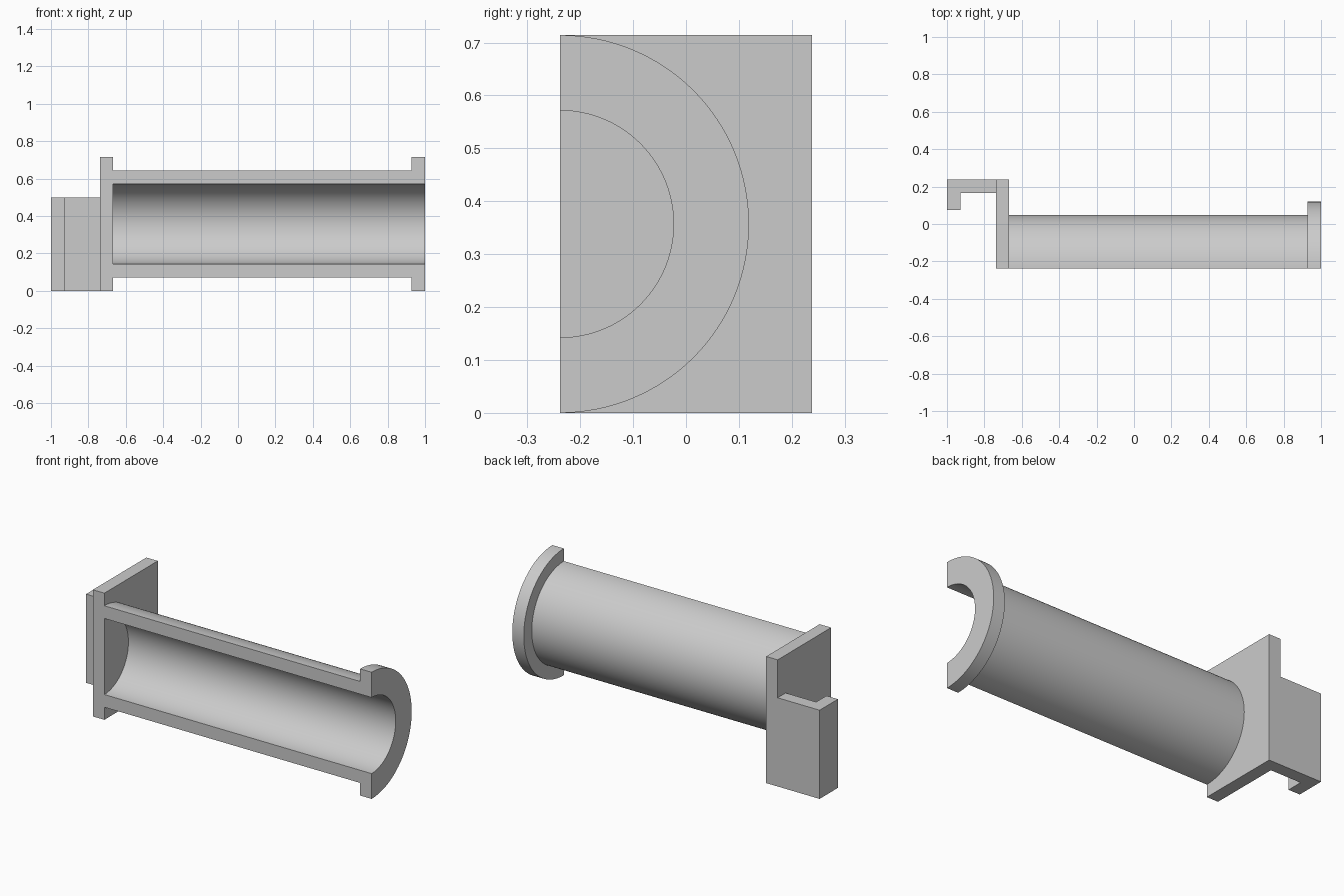
import bpy, bmesh, math

cube = bpy.data.objects.get("Cube")
if cube:
    bpy.data.objects.remove(cube, do_unlink=True)

GREY = (0.6, 0.6, 0.6, 1.0)
mat = bpy.data.materials.new("light grey")
mat.use_nodes = True
mat.diffuse_color = GREY
mat.node_tree.nodes["Principled BSDF"].inputs["Base Color"].default_value = GREY

# Shared dimensions
WALL = 0.0715
HALF_DEPTH = 0.238
AXIS_Z = 0.357
PLATE_X = -0.667
BORE, TUBE, FLANGE = 0.2145, 0.286, AXIS_Z
SEGMENTS = 64


def finish(bm, name, smooth=False):
    bmesh.ops.recalc_face_normals(bm, faces=bm.faces)
    mesh = bpy.data.meshes.new(name)
    bm.to_mesh(mesh)
    bm.free()
    mesh.materials.append(mat)
    obj = bpy.data.objects.new(name, mesh)
    bpy.context.collection.objects.link(obj)
    if smooth:
        bpy.ops.object.select_all(action='DESELECT')
        obj.select_set(True)
        bpy.context.view_layer.objects.active = obj
        bpy.ops.object.shade_smooth_by_angle(angle=math.radians(30))
    return obj


def prism(name, outline, height):
    """Extrude a plan outline upward from the ground."""
    bm = bmesh.new()
    base = bm.faces.new([bm.verts.new((x, y, 0)) for x, y in outline])
    top = bmesh.ops.extrude_face_region(bm, geom=[base], use_keep_orig=True)
    verts = [v for v in top["geom"] if isinstance(v, bmesh.types.BMVert)]
    bmesh.ops.translate(bm, verts=verts, vec=(0, 0, height))
    return finish(bm, name)


def half_lathe(name, profile):
    """Sweep a closed (x, radius) profile half a turn around the tube axis."""
    bm = bmesh.new()
    rings = []
    for i in range(SEGMENTS + 1):
        a = math.pi * (i / SEGMENTS - 0.5)
        rings.append([bm.verts.new((x, r * math.cos(a) - HALF_DEPTH,
                                    r * math.sin(a) + AXIS_Z)) for x, r in profile])
    n = len(profile)
    for r0, r1 in zip(rings, rings[1:]):
        for j in range(n):
            k = (j + 1) % n
            bm.faces.new((r0[j], r0[k], r1[k], r1[j]))
    bm.faces.new(rings[0])
    bm.faces.new(rings[-1])
    return finish(bm, name, smooth=True)


# Half tube with its end flange
half_lathe("half_tube_with_flange", [
    (PLATE_X, BORE), (1, BORE), (1, FLANGE),
    (1 - WALL, FLANGE), (1 - WALL, TUBE), (PLATE_X, TUBE)])

# Upright end plate
back = PLATE_X - WALL
prism("end_plate", [(back, -HALF_DEPTH), (PLATE_X, -HALF_DEPTH),
                    (PLATE_X, HALF_DEPTH), (back, HALF_DEPTH)], 2 * AXIS_Z)

# Hooked bracket behind the plate
inner = HALF_DEPTH - WALL
lip = 0.075
prism("hook_bracket", [(back, HALF_DEPTH), (-1, HALF_DEPTH), (-1, lip),
                       (WALL - 1, lip), (WALL - 1, inner), (back, inner)], 0.5)
